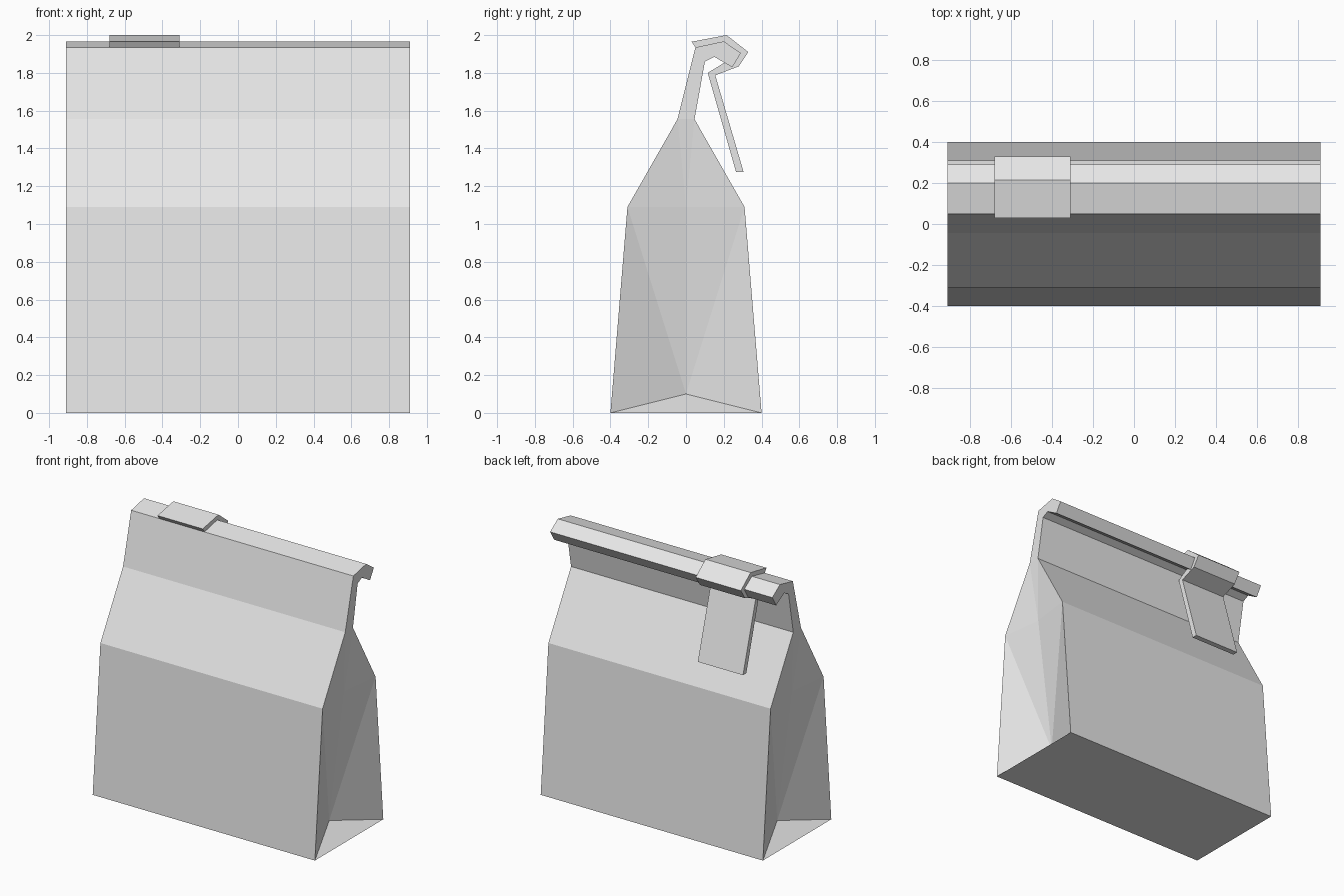
import bpy
import bmesh

cube = bpy.data.objects.get("Cube")
if cube:
    bpy.data.objects.remove(cube, do_unlink=True)

grey = bpy.data.materials.new("light_grey_paper")
grey.use_nodes = True
COLOR = (0.8, 0.8, 0.8, 1)
grey.diffuse_color = COLOR
grey.node_tree.nodes["Principled BSDF"].inputs["Base Color"].default_value = COLOR


def finish(bm, name):
    bmesh.ops.recalc_face_normals(bm, faces=bm.faces)
    mesh = bpy.data.meshes.new(name)
    bm.to_mesh(mesh)
    bm.free()
    mesh.materials.append(grey)
    obj = bpy.data.objects.new(name, mesh)
    bpy.context.collection.objects.link(obj)
    return obj


def ring(bm, profile, x):
    return [bm.verts.new((x, y, z)) for y, z in profile]


def bridge(bm, a, b):
    n = len(a)
    for i in range(n):
        j = (i + 1) % n
        bm.faces.new((a[i], a[j], b[j], b[i]))


HALF = 0.91

# Bag outline in y, z: lower front, neck, rolled top, lower back
bag_profile = [
    (-0.40, 0), (-0.31, 1.09), (-0.045, 1.555),
    (0.05, 1.935), (0.20, 1.967), (0.29, 1.905), (0.245, 1.83),
    (0.15, 1.885), (0.10, 1.86),
    (0.045, 1.555), (0.31, 1.09), (0.40, 0),
]
bm = bmesh.new()
left = ring(bm, bag_profile, HALF)
right = ring(bm, bag_profile, -HALF)
bridge(bm, left, right)

# Side ends: flat rolled top and inward-folded gusset
for verts, side in ((left, 1), (right, -1)):
    front_foot, front_shoulder, front_neck = verts[:3]
    back_neck, back_shoulder, back_foot = verts[-3:]
    bm.faces.new(verts[2:10])
    fold_low = bm.verts.new((side * 0.747, 0, 0.1))
    fold_mid = bm.verts.new((side * 0.87, 0, 1.09))
    bm.faces.new((front_foot, back_foot, fold_low))
    bm.faces.new((front_neck, back_neck, fold_mid))
    for foot, shoulder, neck in ((front_foot, front_shoulder, front_neck),
                                 (back_foot, back_shoulder, back_neck)):
        bm.faces.new((foot, shoulder, fold_low))
        bm.faces.new((shoulder, fold_mid, fold_low))
        bm.faces.new((shoulder, neck, fold_mid))
finish(bm, "paper_bag")

# Closing clip: bent strip wrapped round the roll with a hanging tongue
clip_profile = [
    (0.03, 1.965), (0.215, 2.0), (0.33, 1.91), (0.28, 1.835),
    (0.155, 1.787), (0.305, 1.275), (0.265, 1.275), (0.115, 1.80),
    (0.205, 1.855), (0.245, 1.83), (0.29, 1.905), (0.20, 1.967), (0.05, 1.935),
]
bm = bmesh.new()
inner = ring(bm, clip_profile, -0.31)
outer = ring(bm, clip_profile, -0.68)
bridge(bm, inner, outer)
bm.faces.new(inner)
bm.faces.new(outer)
finish(bm, "closing_clip")
